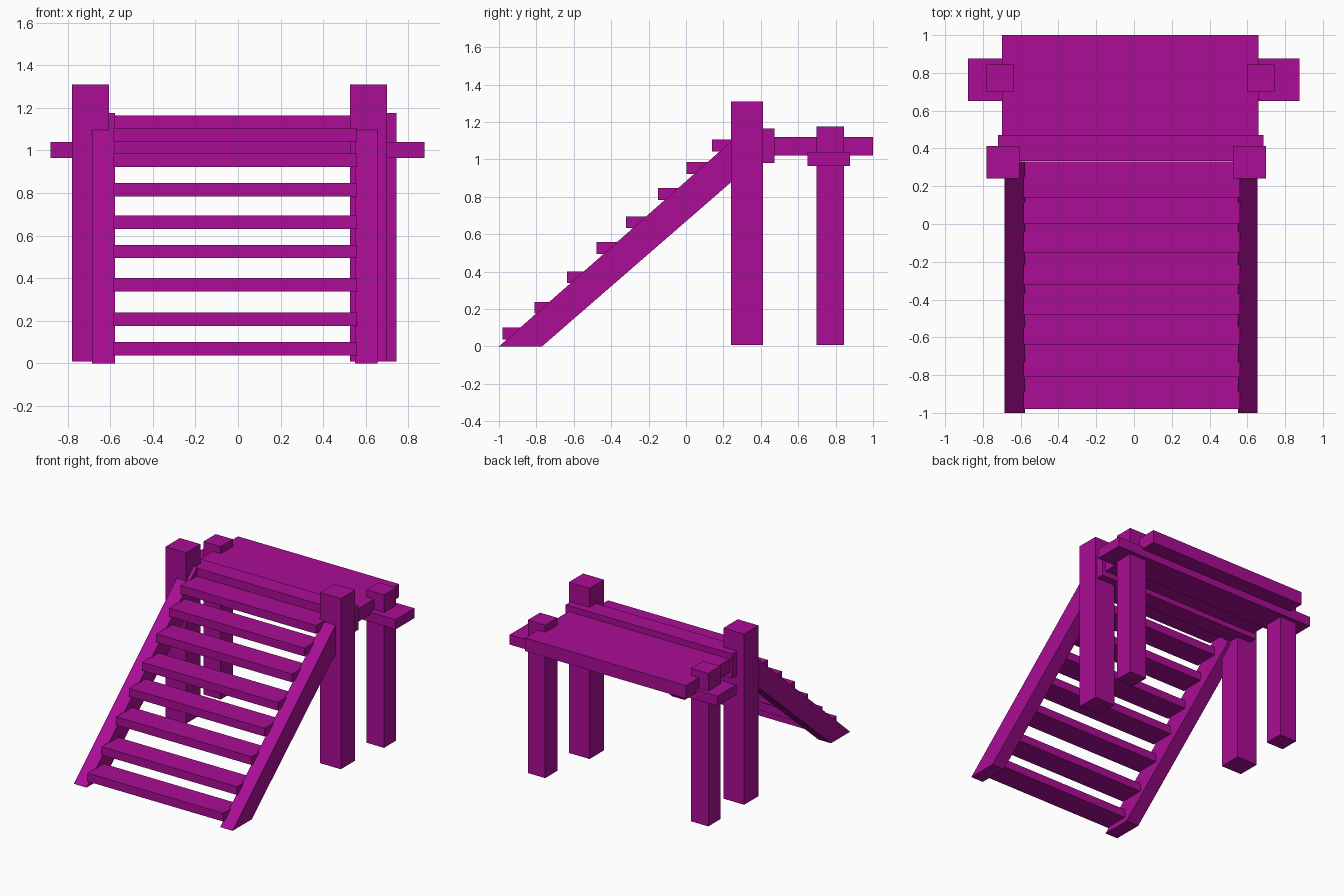
import bpy

if "Cube" in bpy.data.objects:
    bpy.data.objects.remove(bpy.data.objects["Cube"])

paint = bpy.data.materials.new("magenta_paint")
paint.diffuse_color = (0.40, 0.004, 0.30, 1)
paint.use_nodes = True
paint.node_tree.nodes["Principled BSDF"].inputs["Base Color"].default_value = paint.diffuse_color


def prism(name, profile, x0, x1):
    """Extrude a y-z profile along x."""
    n = len(profile)
    verts = [(x, y, z) for x in (x0, x1) for y, z in profile]
    faces = [tuple(reversed(range(n))), tuple(range(n, 2 * n))]
    faces += [(i, (i + 1) % n, n + (i + 1) % n, n + i) for i in range(n)]
    mesh = bpy.data.meshes.new(name)
    mesh.from_pydata(verts, [], faces)
    mesh.materials.append(paint)
    obj = bpy.data.objects.new(name, mesh)
    bpy.context.collection.objects.link(obj)
    return obj


def box(name, x, y, z):
    """Box from (min, max) ranges."""
    prism(name, [(y[0], z[0]), (y[1], z[0]), (y[1], z[1]), (y[0], z[1])], *x)


# Posts
box("front_post_left", (-0.78, -0.605), (0.24, 0.413), (0.008, 1.31))
box("front_post_right", (0.525, 0.70), (0.24, 0.413), (0.008, 1.31))
box("back_post_left", (-0.78, -0.635), (0.698, 0.845), (0.008, 1.175))
box("back_post_right", (0.597, 0.744), (0.698, 0.845), (0.008, 1.175))

# Platform and the beams carrying it
box("platform", (-0.70, 0.66), (0.44, 1.0), (1.02, 1.12))
box("front_beam", (-0.72, 0.685), (0.333, 0.472), (0.98, 1.165))
box("back_beam", (-0.88, 0.875), (0.65, 0.877), (0.965, 1.04))

# Sloping stringers, cut flat on the ground and upright at the top
slope = [(-1.0, 0), (-0.77, 0), (0.33, 0.955), (0.33, 1.175)]
prism("stringer_left", slope, -0.685, -0.578)
prism("stringer_right", slope, 0.55, 0.655)

# Treads: front edge and underside height
treads = [(-0.98, 0.038), (-0.81, 0.175), (-0.637, 0.338), (-0.478, 0.494),
          (-0.32, 0.632), (-0.15, 0.783), (0.002, 0.922), (0.14, 1.042)]
for i, (y, z) in enumerate(treads, 1):
    box(f"tread_{i}", (-0.585, 0.56), (y, y + 0.19), (z, z + 0.063))
